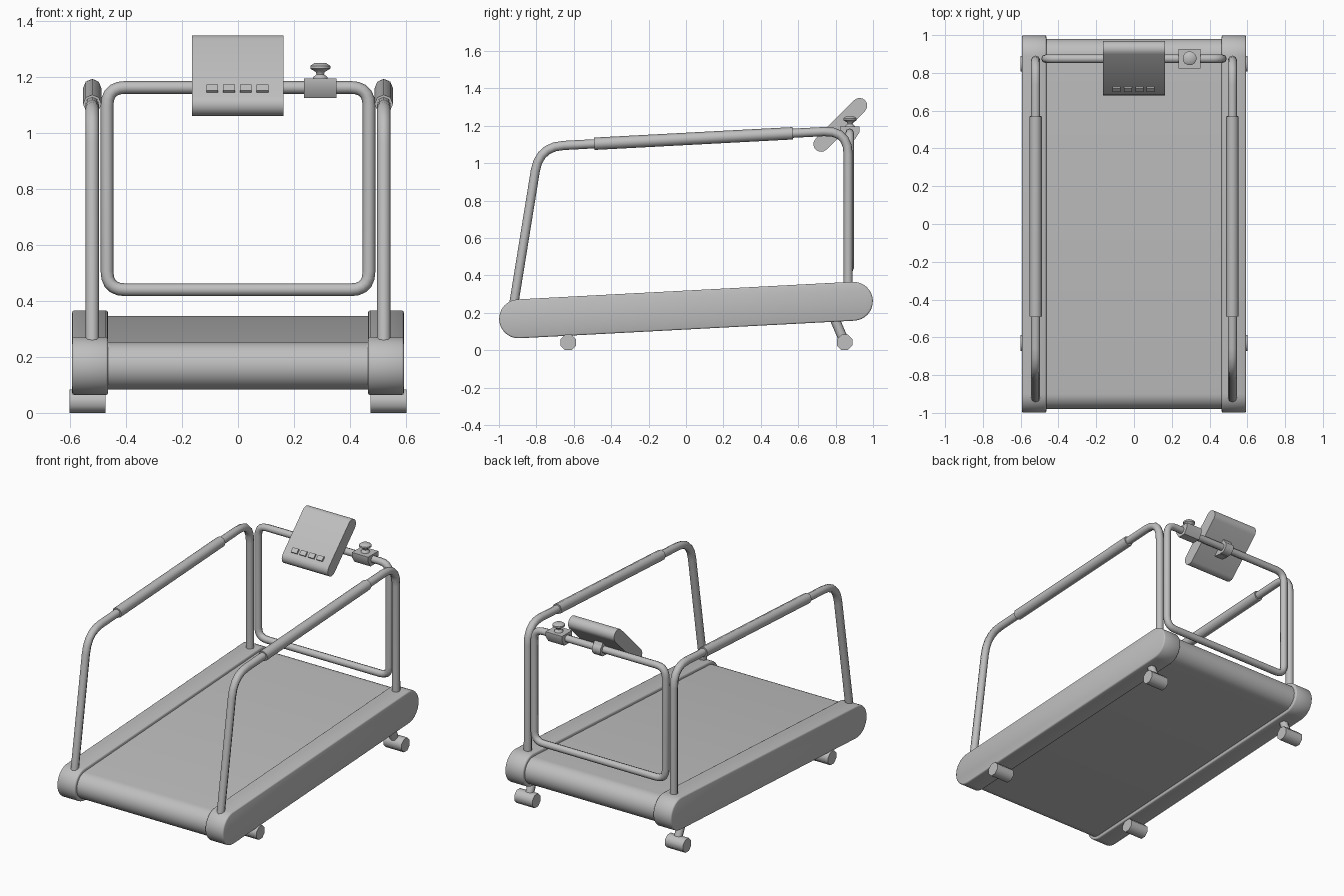
import bpy, bmesh, math
from mathutils import Vector

default = bpy.data.objects.get("Cube")
if default:
    bpy.data.objects.remove(default, do_unlink=True)

grey = bpy.data.materials.new("plain grey")
grey.use_nodes = True
COLOUR = (0.52, 0.52, 0.52, 1)
grey.diffuse_color = COLOUR
grey.node_tree.nodes["Principled BSDF"].inputs["Base Color"].default_value = COLOUR


def finish(obj):
    """Apply the material and smooth shading with sharp edges."""
    obj.data.materials.clear()
    obj.data.materials.append(grey)
    bpy.ops.object.select_all(action="DESELECT")
    obj.select_set(True)
    bpy.context.view_layer.objects.active = obj
    bpy.ops.object.shade_smooth_by_angle(angle=math.radians(50))
    return obj


def mesh_object(name, bm):
    bmesh.ops.recalc_face_normals(bm, faces=bm.faces)
    mesh = bpy.data.meshes.new(name)
    bm.to_mesh(mesh)
    bm.free()
    obj = bpy.data.objects.new(name, mesh)
    bpy.context.collection.objects.link(obj)
    return obj


def prism(name, profile, x0, x1, bevel=0):
    """Extrude a (y, z) outline from x0 to x1."""
    bm = bmesh.new()
    face = bm.faces.new([bm.verts.new((x0, y, z)) for y, z in profile])
    out = bmesh.ops.extrude_face_region(bm, geom=[face])
    verts = [v for v in out["geom"] if isinstance(v, bmesh.types.BMVert)]
    bmesh.ops.translate(bm, verts=verts, vec=(x1 - x0, 0, 0))
    if bevel:
        rim = [e for e in bm.edges if abs(e.verts[0].co.x - e.verts[1].co.x) < 1e-5]
        bmesh.ops.bevel(bm, geom=rim, offset=bevel, segments=2, affect="EDGES", profile=0.5)
    return finish(mesh_object(name, bm))


def stadium(a, b, r, steps):
    """Outline of a bar with round ends around a and b."""
    ang = math.atan2(b[1] - a[1], b[0] - a[0])
    pts = []
    for c, start in ((b, ang - math.pi / 2), (a, ang + math.pi / 2)):
        for i in range(steps + 1):
            t = start + math.pi * i / steps
            pts.append((c[0] + r * math.cos(t), c[1] + r * math.sin(t)))
    return pts


def circle(y, z, r, sides):
    turn = 2 * math.pi / sides
    return [(y + r * math.cos((i + 0.5) * turn), z + r * math.sin((i + 0.5) * turn))
            for i in range(sides)]


def rounded(points, reach, closed=False, steps=5):
    """Replace the corners of a path with smooth bends."""
    pts = [Vector(p) for p in points]
    n, path = len(pts), []
    for i, p in enumerate(pts):
        if not closed and i in (0, n - 1):
            path.append(p)
            continue
        a = p + (pts[i - 1] - p).normalized() * reach
        b = p + (pts[(i + 1) % n] - p).normalized() * reach
        for k in range(steps + 1):
            t = k / steps
            path.append(a * (1 - t) ** 2 + p * (2 * t * (1 - t)) + b * t * t)
    return path


def tube(name, path, radius, closed=False):
    curve = bpy.data.curves.new(name, "CURVE")
    curve.dimensions = "3D"
    curve.bevel_depth = radius
    curve.bevel_resolution = 2
    curve.use_fill_caps = True
    spline = curve.splines.new("POLY")
    spline.points.add(len(path) - 1)
    for point, co in zip(spline.points, path):
        point.co = (*co, 1)
    spline.use_cyclic_u = closed
    obj = bpy.data.objects.new(name, curve)
    bpy.context.collection.objects.link(obj)
    bpy.ops.object.select_all(action="DESELECT")
    obj.select_set(True)
    bpy.context.view_layer.objects.active = obj
    bpy.ops.object.convert(target="MESH")
    return finish(bpy.context.object)


# Sloping deck: running belt between two thicker side rails
FRONT, BACK = (-0.895, 0.168), (0.895, 0.262)
prism("running_belt", stadium(FRONT, BACK, 0.085, 16), -0.47, 0.47)

for side, s in (("left", 1), ("right", -1)):
    prism(side + "_side_rail", stadium(FRONT, BACK, 0.104, 16), s * 0.464, s * 0.593, 0.008)

    # Handrail with a thicker grip sleeve
    x = s * 0.521
    rail = [(x, -0.922, 0.24), (x, -0.785, 1.088), (x, 0.867, 1.176), (x, 0.867, 0.33)]
    tube(side + "_handrail", rounded(rail, 0.13), 0.0245)
    tube(side + "_grip", [Vector((x, -0.49, 1.104)), Vector((x, 0.57, 1.16))], 0.033)

    # Feet and the strut carrying the rear one
    for end, y in (("front", -0.63), ("back", 0.848)):
        prism(f"{side}_{end}_foot", circle(y, 0.042, 0.045, 8), s * 0.473, s * 0.602)
    tube(side + "_back_strut",
         [Vector((s * 0.53, 0.785, 0.19)), Vector((s * 0.53, 0.845, 0.05))], 0.026)

# Upright loop frame at the back
loop = [(-0.468, 0.875, 0.44), (0.468, 0.875, 0.44),
        (0.468, 0.875, 1.163), (-0.468, 0.875, 1.163)]
tube("back_frame", rounded(loop, 0.065, True), 0.0228, True)

# Tilted console with a row of buttons
prism("console", stadium((0.722, 1.102), (0.928, 1.308), 0.041, 8), -0.165, 0.163)
for i in range(4):
    x = -0.092 + 0.06 * i
    c = Vector((0.716, 1.157))
    along, out = Vector((0.707, 0.707)) * 0.015, Vector((-0.707, 0.707)) * 0.009
    corners = [c - along - out, c + along - out, c + along + out, c - along + out]
    prism(f"button_{i + 1}", [tuple(p) for p in corners], x - 0.021, x + 0.021)

# Bracket holding the console on the frame
prism("console_clamp", circle(0.875, 1.163, 0.042, 8), -0.03, 0.03)
prism("console_bracket", [(0.80, 1.13), (0.86, 1.122), (0.91, 1.175), (0.88, 1.23)],
      -0.03, 0.03)

# Clamp block on the top bar
prism("knob_block", [(0.823, 1.195), (0.823, 1.165), (0.848, 1.126),
                     (0.902, 1.126), (0.927, 1.165), (0.927, 1.195)], 0.236, 0.352)

# Turned knob above the block
outline = [(0.028, 1.19), (0.026, 1.2), (0.014, 1.21), (0.016, 1.218),
           (0.037, 1.23), (0.037, 1.24), (0.022, 1.25)]
bm = bmesh.new()
rings = []
for r, z in outline:
    rings.append([bm.verts.new((0.294 + px, 0.877 + py, z)) for px, py in circle(0, 0, r, 12)])
for low, high in zip(rings, rings[1:]):
    for i in range(12):
        j = (i + 1) % 12
        bm.faces.new((low[i], low[j], high[j], high[i]))
bm.faces.new(rings[0])
bm.faces.new(rings[-1])
finish(mesh_object("clamp_knob", bm))
